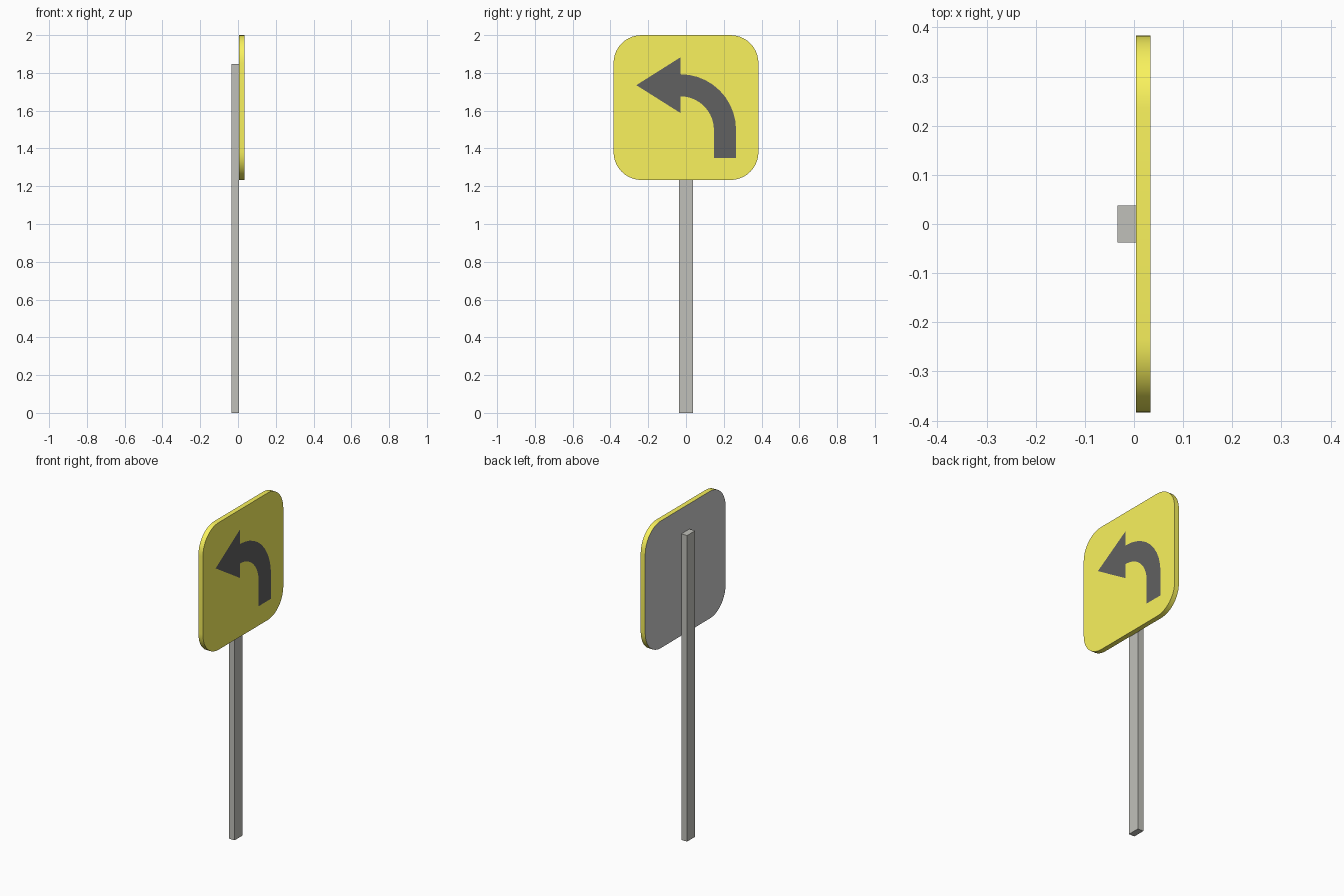
import bpy, bmesh
from math import sin, cos, pi, radians

if "Cube" in bpy.data.objects:
    bpy.data.objects.remove(bpy.data.objects["Cube"])

X_BACK, X_FRONT = 0.004, 0.034      # sign panel thickness
HALF, RADIUS, Z_MID = 0.3835, 0.148, 1.6165


def material(name, rgb):
    m = bpy.data.materials.new(name)
    m.diffuse_color = (*rgb, 1)
    m.use_nodes = True
    m.node_tree.nodes["Principled BSDF"].inputs["Base Color"].default_value = m.diffuse_color
    return m


def finish(bm, name, *mats):
    me = bpy.data.meshes.new(name)
    bm.to_mesh(me)
    bm.free()
    ob = bpy.data.objects.new(name, me)
    bpy.context.collection.objects.link(ob)
    for m in mats:
        me.materials.append(m)
    return ob


def arc(cy, cz, r, a0, a1, n):
    return [(cy + r * cos(a0 + (a1 - a0) * i / n), cz + r * sin(a0 + (a1 - a0) * i / n))
            for i in range(n + 1)]


yellow = material("yellow", (0.95, 0.89, 0.11))
black = material("black", (0.12, 0.12, 0.12))
steel = material("steel", (0.53, 0.53, 0.49))
back_grey = material("back_grey", (0.8, 0.8, 0.8))

# Post: square-cut bar behind the panel
bm = bmesh.new()
bmesh.ops.create_cube(bm, size=1)
for v in bm.verts:
    v.co.x = -0.034 if v.co.x < 0 else X_BACK
    v.co.y *= 0.076
    v.co.z = 0 if v.co.z < 0 else 1.847
finish(bm, "post", steel)

# Panel: rounded square, yellow face and rim, grey back
c = HALF - RADIUS
outline = []
for k, (sy, sz) in enumerate([(1, 1), (-1, 1), (-1, -1), (1, -1)]):
    outline += arc(sy * c, Z_MID + sz * c, RADIUS, k * pi / 2, (k + 1) * pi / 2, 10)
bm = bmesh.new()
face = bm.faces.new([bm.verts.new((X_BACK, y, z)) for y, z in outline])
ext = bmesh.ops.extrude_face_region(bm, geom=[face], use_keep_orig=True)
for v in ext["geom"]:
    if isinstance(v, bmesh.types.BMVert):
        v.co.x = X_FRONT
bmesh.ops.recalc_face_normals(bm, faces=bm.faces)
for f in bm.faces:
    f.material_index = 1 if f.normal.x < -0.9 else 0
panel = finish(bm, "sign_panel", yellow, back_grey)
bpy.context.view_layer.objects.active = panel
panel.select_set(True)
bpy.ops.object.shade_smooth_by_angle(angle=radians(30))

# Arrow: curved shaft strip plus triangular head, laid on the panel face
cy, cz = -0.03, 1.498
outer = [(cy + 0.295, 1.35)] + arc(cy, cz, 0.295, 0, pi / 2, 10)
inner = [(cy + 0.178, 1.35)] + arc(cy, cz, 0.178, 0, pi / 2, 10)
bm = bmesh.new()
x = X_FRONT + 0.0008
vo = [bm.verts.new((x, *p)) for p in outer]
vi = [bm.verts.new((x, *p)) for p in inner]
for i in range(len(vo) - 1):
    bm.faces.new([vo[i], vo[i + 1], vi[i + 1], vi[i]])
head = [(cy, 1.882), (-0.263, 1.735), (cy, 1.588)]
bm.faces.new([bm.verts.new((x, *p)) for p in head])
finish(bm, "arrow", black)
